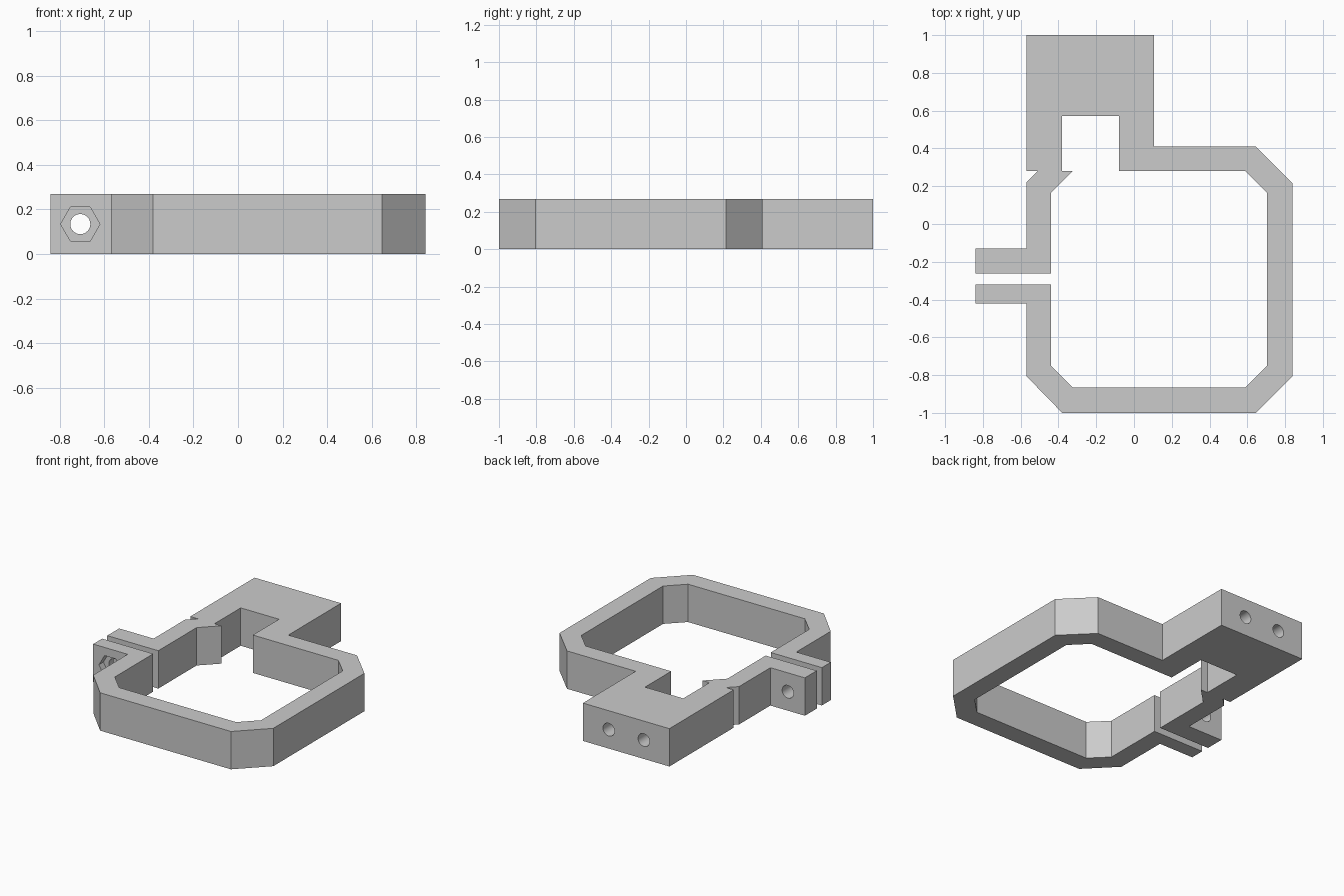
import bpy
import bmesh
import math

cube = bpy.data.objects.get("Cube")
if cube:
    bpy.data.objects.remove(cube, do_unlink=True)

HEIGHT = 0.268
MID = HEIGHT / 2

grey = bpy.data.materials.new("light_grey")
grey.use_nodes = True
colour = (0.6, 0.6, 0.6, 1)
grey.diffuse_color = colour
grey.node_tree.nodes["Principled BSDF"].inputs["Base Color"].default_value = colour


def extrude_profile(name, points, height):
    """Solid prism from a closed outline in the ground plane."""
    bm = bmesh.new()
    base = bm.faces.new([bm.verts.new((x, y, 0)) for x, y in points])
    top = bmesh.ops.extrude_face_region(bm, geom=[base])["geom"]
    bmesh.ops.translate(bm, vec=(0, 0, height),
                        verts=[v for v in top if isinstance(v, bmesh.types.BMVert)])
    bmesh.ops.recalc_face_normals(bm, faces=bm.faces)
    mesh = bpy.data.meshes.new(name)
    bm.to_mesh(mesh)
    bm.free()
    obj = bpy.data.objects.new(name, mesh)
    bpy.context.collection.objects.link(obj)
    mesh.materials.append(grey)
    return obj


def drill(target, x, y0, y1, radius, sides):
    """Cut a hole along y from y0 to y1 at mid height."""
    bpy.ops.mesh.primitive_cylinder_add(
        vertices=sides, radius=radius, depth=y1 - y0,
        location=(x, (y0 + y1) / 2, MID), rotation=(math.pi / 2, 0, 0))
    cutter = bpy.context.object
    cutter.name = "hole_cutter"
    cutter.data.materials.append(grey)
    mod = target.modifiers.new("hole", 'BOOLEAN')
    mod.operation = 'DIFFERENCE'
    mod.solver = 'EXACT'
    mod.object = cutter
    bpy.context.view_layer.objects.active = target
    bpy.ops.object.modifier_apply(modifier=mod.name)
    bpy.data.objects.remove(cutter, do_unlink=True)


# Split ring with clamp lugs and mounting block, as one outline
outer = [(-0.84, -0.32), (-0.84, -0.42), (-0.57, -0.42), (-0.57, -0.805),
         (-0.38, -1), (0.645, -1), (0.84, -0.805), (0.84, 0.215),
         (0.645, 0.41), (0.107, 0.41), (0.107, 1), (-0.57, 1),
         (-0.57, 0.28), (-0.51, 0.28), (-0.57, 0.22), (-0.57, -0.13),
         (-0.84, -0.13), (-0.84, -0.263)]
inner = [(-0.44, -0.263), (-0.44, 0.165), (-0.325, 0.28), (-0.38, 0.28),
         (-0.38, 0.573), (-0.08, 0.573), (-0.08, 0.28), (0.59, 0.28),
         (0.705, 0.165), (0.705, -0.75), (0.59, -0.865), (-0.325, -0.865),
         (-0.44, -0.75), (-0.44, -0.32)]
bracket = extrude_profile("clamp_bracket", outer + inner, HEIGHT)

# Clamp bolt hole, nut recess and blind holes in the block
LUG_X = -0.707
drill(bracket, LUG_X, -0.6, 0, 0.045, 32)
for x in (-0.095, -0.37):
    drill(bracket, x, 0.7, 1.1, 0.045, 32)


# Hexagonal nut recess with corners pointing sideways
def drill_hex():
    bpy.ops.mesh.primitive_cylinder_add(
        vertices=6, radius=0.088, depth=0.2,
        location=(LUG_X, -0.47, MID), rotation=(math.pi / 2, math.pi / 6, 0))
    cutter = bpy.context.object
    cutter.data.materials.append(grey)
    mod = bracket.modifiers.new("nut_recess", 'BOOLEAN')
    mod.operation = 'DIFFERENCE'
    mod.solver = 'EXACT'
    mod.object = cutter
    bpy.context.view_layer.objects.active = bracket
    bpy.ops.object.modifier_apply(modifier=mod.name)
    bpy.data.objects.remove(cutter, do_unlink=True)


drill_hex()

bpy.ops.object.select_all(action='DESELECT')
bracket.select_set(True)
bpy.context.view_layer.objects.active = bracket
bpy.ops.object.shade_smooth_by_angle(angle=math.radians(25))
